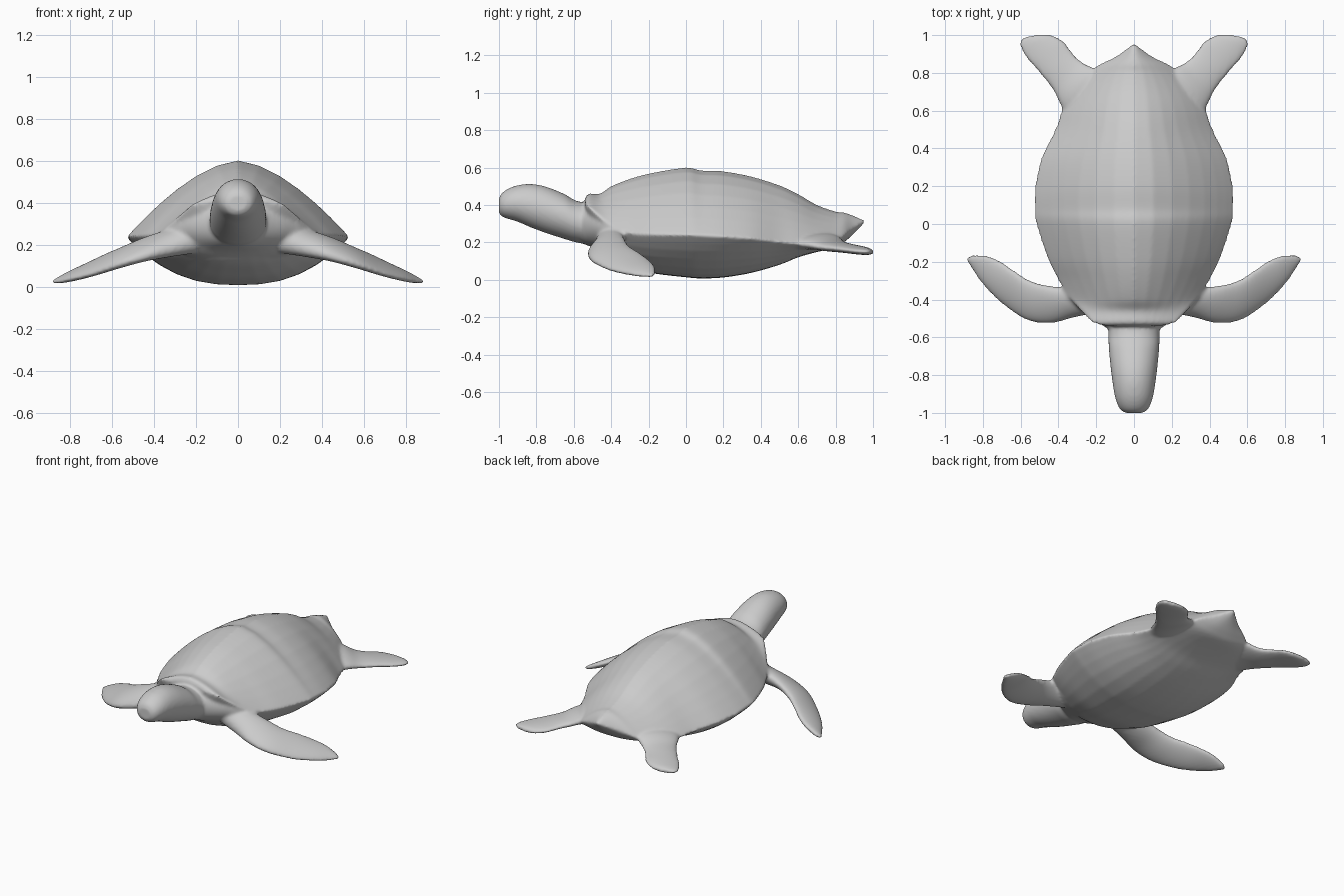
import bpy, bmesh, math
from mathutils import Vector

if "Cube" in bpy.data.objects:
    bpy.data.objects.remove(bpy.data.objects["Cube"])

N = 32  # points round each cross-section


def spline(rows, steps=5):
    """Catmull-Rom interpolation of a list of equal-length number rows."""
    out = []
    for i in range(len(rows) - 1):
        a, b = rows[max(i - 1, 0)], rows[i]
        c, d = rows[i + 1], rows[min(i + 2, len(rows) - 1)]
        for s in range(steps):
            t = s / steps
            out.append([0.5 * (2*q + (r - p)*t + (2*p - 5*q + 4*r - w)*t*t
                               + (3*q - p - 3*r + w)*t**3)
                        for p, q, r, w in zip(a, b, c, d)])
    return out + [list(rows[-1])]


def loft(name, rings):
    bm = bmesh.new()
    loops = [[bm.verts.new(p) for p in r] for r in rings]
    for a, b in zip(loops, loops[1:]):
        for i in range(len(a)):
            j = (i + 1) % len(a)
            bm.faces.new((a[i], a[j], b[j], b[i]))
    bm.faces.new(loops[0][::-1])
    bm.faces.new(loops[-1])
    bmesh.ops.recalc_face_normals(bm, faces=bm.faces)
    me = bpy.data.meshes.new(name)
    bm.to_mesh(me)
    bm.free()
    ob = bpy.data.objects.new(name, me)
    bpy.context.collection.objects.link(ob)
    return ob


def shell_ring(y, w, top, rim, bot):
    """Domed back above the rim, flatter belly below it."""
    ring = []
    for k in range(N):
        a = 2 * math.pi * k / N
        u = math.sin(a)
        h = 1 - abs(u) ** (1.65 if math.cos(a) > 0 else 2.5)
        ring.append((w * u, y, rim + h * ((top if math.cos(a) > 0 else bot) - rim)))
    return ring


def oval_ring(y, w, top, bot):
    return [(w * math.sin(a), y, (top + bot) / 2 + (top - bot) / 2 * math.cos(a))
            for a in (2 * math.pi * k / N for k in range(N))]


def flipper(name, rows, side):
    """Rows: leading edge xyz, trailing edge xyz, thickness."""
    rings = []
    for r in spline(rows):
        a, b = Vector(r[:3]), Vector(r[3:6])
        mid, half = (a + b) / 2, (a - b) / 2
        ring = []
        for k in range(N):
            t = 2 * math.pi * k / N
            p = mid + half * math.cos(t) + Vector((0, 0, r[6] / 2 * math.sin(t)))
            ring.append((p.x * side, p.y, p.z))
        rings.append(ring)
    return loft(name, rings)


# Shell with belly and pointed tail: y, half width, top, rim, bottom
shell = [(-.54, .15, .435, .405, .37), (-.52, .22, .46, .39, .30),
         (-.46, .285, .46, .335, .17), (-.40, .335, .50, .285, .11),
         (-.30, .40, .54, .25, .07), (-.18, .46, .572, .243, .035),
         (0, .518, .60, .24, .013), (.08, .528, .585, .237, .007),
         (.20, .525, .58, .23, .012), (.35, .492, .552, .22, .037),
         (.50, .42, .505, .20, .08), (.60, .385, .458, .19, .12),
         (.70, .335, .40, .19, .148), (.80, .25, .365, .205, .172),
         (.845, .185, .36, .235, .20), (.89, .095, .345, .27, .24),
         (.95, .012, .32, .31, .30)]
parts = [loft("turtle", [shell_ring(*r) for r in spline(shell)])]

# Shoulders under the front of the shell
shoulders = [(-.56, .13, .40, .195), (-.48, .25, .41, .165),
             (-.40, .33, .40, .12), (-.28, .34, .36, .09)]
parts.append(loft("shoulders", [oval_ring(*r) for r in spline(shoulders)]))

# Head and neck: y, half width, top, bottom
head = [(-1.0, .045, .435, .36), (-.985, .07, .462, .338), (-.95, .09, .487, .325),
        (-.90, .104, .505, .31), (-.83, .115, .512, .28), (-.75, .125, .498, .25),
        (-.65, .134, .458, .218), (-.58, .136, .42, .198), (-.45, .135, .40, .18)]
parts.append(loft("head", [oval_ring(*r) for r in spline(head)]))

# Front and rear flippers, mirrored
front = [(.20, -.47, .22, .20, -.33, .25, .15), (.32, -.495, .18, .35, -.335, .23, .12),
         (.44, -.525, .145, .46, -.325, .205, .095), (.57, -.507, .105, .55, -.30, .17, .08),
         (.70, -.42, .06, .63, -.25, .14, .065), (.80, -.32, .035, .71, -.195, .10, .055),
         (.86, -.235, .022, .78, -.168, .07, .04), (.89, -.185, .02, .86, -.163, .03, .022)]
rear = [(.32, .50, .19, .10, .70, .21, .09), (.385, .62, .19, .19, .81, .22, .08),
        (.43, .71, .175, .27, .855, .19, .06), (.50, .80, .165, .32, .90, .175, .05),
        (.57, .88, .155, .37, .965, .162, .045), (.605, .945, .15, .43, .998, .152, .038),
        (.595, .985, .15, .50, 1.005, .148, .022)]
for side, tag in ((1, "left"), (-1, "right")):
    parts.append(flipper("front_flipper_" + tag, front, side))
    parts.append(flipper("rear_flipper_" + tag, rear, side))

# Fuse the parts into one skin and soften the joints
bpy.ops.object.select_all(action='DESELECT')
for p in parts:
    p.select_set(True)
bpy.context.view_layer.objects.active = parts[0]
bpy.ops.object.join()
turtle = parts[0]
rm = turtle.modifiers.new("fuse", 'REMESH')
rm.mode = 'VOXEL'
rm.voxel_size = 0.01
rm.use_smooth_shade = True
sm = turtle.modifiers.new("soften", 'SMOOTH')
sm.factor = 0.5
sm.iterations = 6
